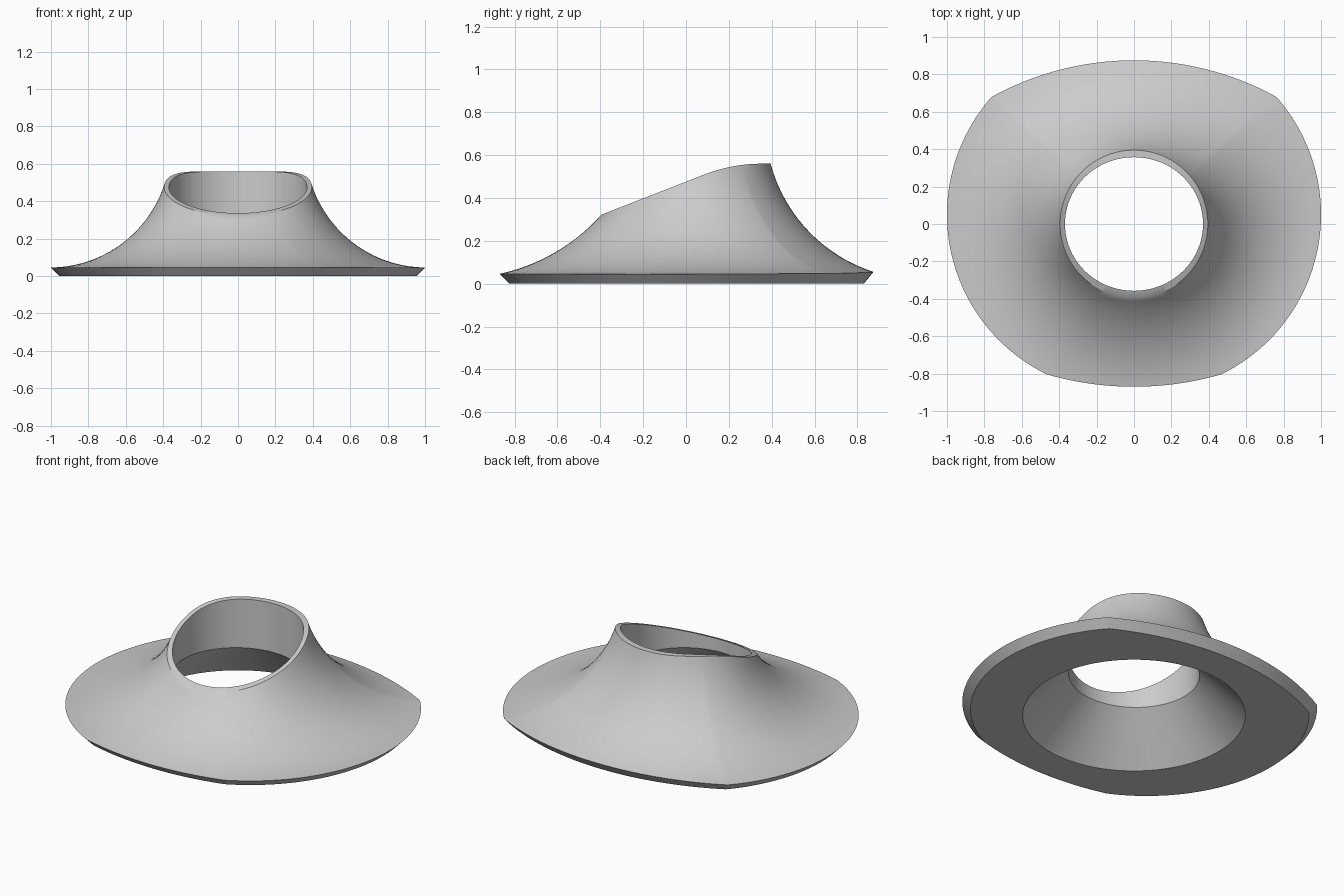
import bpy, bmesh, math
from mathutils import Vector

cube = bpy.data.objects.get("Cube")
if cube:
    bpy.data.objects.remove(cube, do_unlink=True)

NECK, STEPS, SEGMENTS = 0.395, 20, 180


def ray_circle(d, centre, radius):
    """Distance from the origin along d to the far side of a circle."""
    b = d.dot(centre)
    return b + math.sqrt(b * b - centre.length_squared + radius * radius)


def outline(d):
    """Flange outline: two side arcs trimmed by a back arc and a front arc."""
    m = Vector((abs(d.x), d.y))
    arcs = [((0.05, 0.05), 0.95), ((0, -0.705), 1.58), ((0, 0.81), 1.68)]
    return min(ray_circle(m, Vector(c), r) for c, r in arcs)


def rim_height(y):
    """Collar cut: a straight slope that eases into a level back."""
    start, length, slope = 0.08, 0.27, 0.39
    t = min(max(y - start, 0), length)
    return 0.32 + slope * (min(y, start) + 0.4) + slope * (t - t * t / (2 * length))


def section(angle):
    """Closed radial cross-section through the flange, flare and collar."""
    d = Vector((math.cos(angle), math.sin(angle)))
    reach = outline(d)
    bore = 0.357 + 0.012 * d.x ** 2
    edge = Vector((reach, 0.046 + 0.009 * max(d.y, 0) ** 4))
    top = Vector((NECK, rim_height(NECK * d.y)))
    pts = [Vector((0.62, 0)), Vector((reach - 0.045, 0))]
    # concave circular arc from flange edge to collar rim
    sag = 0.162 - (0.083 if d.y < 0 else 0.035) * d.y ** 2
    half = 2 * math.atan(2 * sag)
    chord = top - edge
    normal = Vector((chord.y, -chord.x)).normalized()
    if normal.y > 0:
        normal.negate()
    radius = chord.length / (2 * math.sin(half))
    for i in range(STEPS + 1):
        a = half * (2 * i / STEPS - 1)
        along = radius * math.sin(a)
        dip = radius * (math.cos(a) - math.cos(half))
        pts.append((edge + top) / 2 + chord.normalized() * along + normal * dip)
    # collar rim, bore and conical underside
    pts.append(Vector((bore, rim_height(bore * d.y))))
    pts.append(Vector((bore, 0.26)))
    return [(p.x * d.x, p.x * d.y, p.y) for p in pts]


# even angles plus the four flange corners
corners = [math.atan2(y, x) % math.tau for x, y in
           [(0.76, 0.68), (-0.76, 0.68), (0.48, -0.8), (-0.48, -0.8)]]
angles = sorted([math.tau * i / SEGMENTS for i in range(SEGMENTS)] + corners)

bm = bmesh.new()
rings = [[bm.verts.new(p) for p in section(a)] for a in angles]
for i, ring in enumerate(rings):
    following = rings[(i + 1) % len(rings)]
    for j in range(len(ring)):
        k = (j + 1) % len(ring)
        bm.faces.new((ring[j], following[j], following[k], ring[k]))
bmesh.ops.recalc_face_normals(bm, faces=bm.faces)
mesh = bpy.data.meshes.new("flared_collar")
bm.to_mesh(mesh)
bm.free()

# single grey finish
grey = bpy.data.materials.new("light_grey")
grey.use_nodes = True
colour = (0.6, 0.6, 0.6, 1)
grey.diffuse_color = colour
grey.node_tree.nodes["Principled BSDF"].inputs["Base Color"].default_value = colour
mesh.materials.append(grey)

collar = bpy.data.objects.new("flared_collar", mesh)
bpy.context.collection.objects.link(collar)
bpy.ops.object.select_all(action="DESELECT")
collar.select_set(True)
bpy.context.view_layer.objects.active = collar
bpy.ops.object.shade_smooth_by_angle(angle=math.radians(30))
